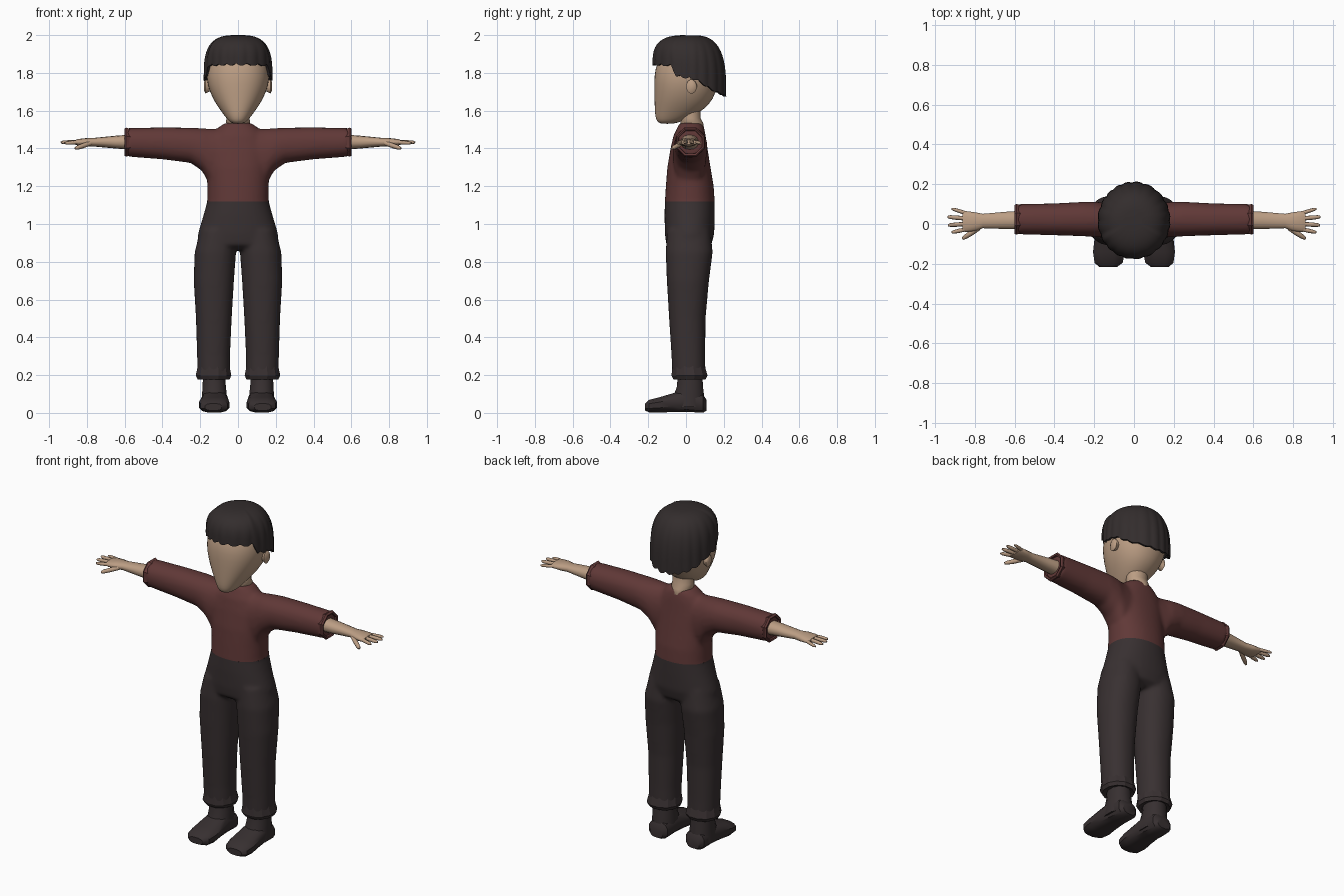
import bpy, bmesh, math
from mathutils import Vector

cube = bpy.data.objects.get("Cube")
if cube:
    bpy.data.objects.remove(cube)


def material(name, rgb):
    m = bpy.data.materials.new(name)
    m.use_nodes = True
    m.diffuse_color = (*rgb, 1)
    node = next(n for n in m.node_tree.nodes if n.type == 'BSDF_PRINCIPLED')
    node.inputs["Base Color"].default_value = (*rgb, 1)
    node.inputs["Roughness"].default_value = 0.8
    return m


SKIN = material("warm_skin", (0.50, 0.34, 0.23))
SHIRT = material("dark_red_cloth", (0.118, 0.040, 0.038))
TROUSER = material("charcoal_cloth", (0.040, 0.030, 0.031))
HAIR = material("dark_hair", (0.033, 0.026, 0.026))
SHOE = material("dark_shoe", (0.038, 0.029, 0.030))


def bridge(bm, loops, cap_start=True, cap_end=True):
    """Skin a list of equal vertex loops."""
    n = len(loops[0])
    for a, b in zip(loops, loops[1:]):
        for i in range(n):
            j = (i + 1) % n
            bm.faces.new((a[i], a[j], b[j], b[i]))
    if cap_start:
        bm.faces.new(loops[0])
    if cap_end:
        bm.faces.new(loops[-1])


def loft(bm, axis, rings, sides=24, power=2.2, sx=1):
    """Rings are (position on axis, min and max of the first, then second, other axis)."""
    loops = []
    for t, a0, a1, b0, b1 in rings:
        loop = []
        for i in range(sides):
            ang = 2 * math.pi * (i + 0.5) / sides
            c, s = math.cos(ang), math.sin(ang)
            u = math.copysign(abs(c) ** (2 / power), c)
            v = math.copysign(abs(s) ** (2 / power), s)
            a = (a0 + a1) / 2 + u * (a1 - a0) / 2
            b = (b0 + b1) / 2 + v * (b1 - b0) / 2
            x, y, z = {'x': (t, a, b), 'y': (a, t, b), 'z': (a, b, t)}[axis]
            loop.append(bm.verts.new((x * sx, y, z)))
        loops.append(loop)
    bridge(bm, loops)


def finish(bm, name, mat, angle=40, subdiv=0):
    bmesh.ops.recalc_face_normals(bm, faces=bm.faces)
    me = bpy.data.meshes.new(name)
    bm.to_mesh(me)
    bm.free()
    me.materials.append(mat)
    me.shade_smooth()
    me.set_sharp_from_angle(angle=math.radians(angle))
    ob = bpy.data.objects.new(name, me)
    bpy.context.scene.collection.objects.link(ob)
    if subdiv:
        ob.modifiers.new("Subdivision", 'SUBSURF').levels = subdiv
        ob.modifiers["Subdivision"].render_levels = subdiv
    return ob


def blend_and_trim(ob, waist, keep_above):
    """Fuse overlapping volumes into one smooth garment, cut level at the waist."""
    r = ob.modifiers.new("Fuse", 'REMESH')
    r.mode = 'VOXEL'
    r.voxel_size = 0.011
    s = ob.modifiers.new("Soften", 'SMOOTH')
    s.factor, s.iterations = 0.5, 8
    ev = ob.evaluated_get(bpy.context.evaluated_depsgraph_get())
    bm = bmesh.new()
    bm.from_mesh(ev.to_mesh())
    ev.to_mesh_clear()
    ob.modifiers.clear()
    bmesh.ops.bisect_plane(bm, geom=bm.verts[:] + bm.edges[:] + bm.faces[:],
                           plane_co=(0, 0, waist), plane_no=(0, 0, 1),
                           clear_inner=keep_above, clear_outer=not keep_above)
    bm.to_mesh(ob.data)
    bm.free()
    ob.data.shade_smooth()


WAIST = 1.12
SIDES = (("left", 1), ("right", -1))

# Shirt: torso and both sleeves
bm = bmesh.new()
loft(bm, 'z', [(z, -w, w, f, b) for z, w, f, b in (
    (1.05, .18, -.112, .152), (1.12, .163, -.112, .152), (1.2, .163, -.107, .147),
    (1.3, .167, -.099, .13), (1.4, .17, -.082, .114), (1.47, .14, -.066, .104),
    (1.51, .105, -.046, .096), (1.535, .07, -.035, .085))], 32)
for _, sx in SIDES:
    loft(bm, 'x', [(.06, -.07, .1, 1.2, 1.5), (.15, -.068, .107, 1.21, 1.505),
                   (.19, -.067, .112, 1.28, 1.507), (.25, -.062, .112, 1.323, 1.51),
                   (.4, -.057, .104, 1.342, 1.512), (.59, -.052, .1, 1.357, 1.508)], 24, 2.2, sx)
shirt = finish(bm, "shirt", SHIRT)
blend_and_trim(shirt, WAIST, True)

# Trousers: hips and both legs
bm = bmesh.new()
loft(bm, 'z', [(z, -w, w, f, b) for z, w, f, b in (
    (1.2, .163, -.107, .147), (1.12, .163, -.112, .152), (1.05, .182, -.114, .152),
    (.95, .212, -.112, .15), (.89, .215, -.105, .135), (.865, .17, -.07, .1))], 32)
for _, sx in SIDES:
    loft(bm, 'z', [(.97, .01, .2, -.1, .13), (.85, .01, .23, -.108, .142),
                   (.7, .021, .235, -.102, .122), (.5, .033, .223, -.09, .104),
                   (.3, .042, .217, -.077, .102), (.19, .042, .214, -.073, .104)], 24, 2.2, sx)
trousers = finish(bm, "trousers", TROUSER)
blend_and_trim(trousers, WAIST, False)

# Head, with a tapered jaw
bm = bmesh.new()
loft(bm, 'z', [(z, -w, w, f, b) for z, w, f, b in (
    (1.53, .028, -.14, -.06), (1.545, .05, -.156, -.02), (1.57, .07, -.164, .04),
    (1.61, .1, -.167, .1), (1.66, .134, -.169, .148), (1.74, .167, -.171, .172),
    (1.82, .169, -.168, .175), (1.9, .145, -.135, .155), (1.95, .08, -.07, .1))], 20, 2.2)
finish(bm, "head", SKIN, 80, 1)

# Neck, showing in the notch at the back of the collar
bm = bmesh.new()
loft(bm, 'z', [(1.465, -.01, .01, .02, .085), (1.5, -.04, .04, -.02, .098),
               (1.535, -.064, .064, -.03, .092), (1.56, -.063, .063, -.03, .078),
               (1.62, -.063, .063, -.03, .078)], 16, 2)
finish(bm, "neck", SKIN)

# Bowl-cut hair: a squared dome with strand ridges and a hem that drops to the back
HEM = ((-1, 1.845), (-.5, 1.84), (-.36, 1.785), (.2, 1.765), (.6, 1.715), (1, 1.68))


def hem_height(c):
    for (c0, z0), (c1, z1) in zip(HEM, HEM[1:]):
        if c <= c1:
            return z0 + (z1 - z0) * (c - c0) / (c1 - c0)
    return HEM[-1][1]


bm = bmesh.new()
count, steps, loops = 120, 14, []
for k in range(1, steps + 3):
    phi = min(k / steps, 1) * math.pi / 2
    shrink = 1 if k <= steps else (.93 if k == steps + 1 else .85)
    loop = []
    for i in range(count):
        a = 2 * math.pi * i / count
        ridge = abs(math.sin(a * 10 + .6 * math.sin(3 * a)))
        hem = hem_height(math.sin(a)) - .012 * (ridge - .5)
        r = math.sin(phi) ** .64 * (.975 + .03 * ridge * math.sin(phi)) * shrink
        z = hem + (2 - hem) * max(math.cos(phi), 0) ** .64
        z += .04 if k == steps + 2 else 0
        loop.append(bm.verts.new((.183 * r * math.cos(a), .018 + .195 * r * math.sin(a), z)))
    loops.append(loop)
bridge(bm, loops, True, False)
finish(bm, "hair", HAIR, 60)

for side, sx in SIDES:
    # Ear
    bm = bmesh.new()
    loft(bm, 'x', [(.15, .01, .05, 1.7, 1.76), (.172, .0, .058, 1.69, 1.765),
                   (.18, .015, .05, 1.705, 1.755)], 12, 2, sx)
    finish(bm, side + "_ear", SKIN, 60)

    # Flared sleeve cuff with a recessed opening
    bm = bmesh.new()
    loft(bm, 'x', [(.56, -.05, .098, 1.362, 1.503), (.592, -.06, .107, 1.35, 1.517),
                   (.602, -.054, .1, 1.357, 1.509), (.598, -.044, .09, 1.367, 1.499),
                   (.57, -.04, .086, 1.372, 1.495)], 8, 2, sx)
    finish(bm, side + "_sleeve_cuff", SHIRT, 25)

    # Forearm and palm
    bm = bmesh.new()
    loft(bm, 'x', [(.56, -.028, .068, 1.392, 1.474), (.65, -.026, .062, 1.4, 1.467),
                   (.76, -.022, .052, 1.41, 1.456), (.8, -.036, .06, 1.41, 1.455),
                   (.845, -.042, .066, 1.415, 1.45), (.862, -.036, .06, 1.42, 1.445)], 14, 2.2, sx)
    finish(bm, side + "_forearm", SKIN, 60)

    # Fingers and thumb
    bm = bmesh.new()
    for start, end, rad in (((.84, .053, 1.433), (.917, .077, 1.428), .009),
                            ((.85, .028, 1.434), (.938, .036, 1.432), .0105),
                            ((.85, .0, 1.434), (.936, -.006, 1.432), .0105),
                            ((.84, -.026, 1.433), (.917, -.042, 1.428), .01),
                            ((.78, -.02, 1.428), (.862, -.074, 1.4), .0125)):
        p, q = Vector(start), Vector(end)
        p.x, q.x = p.x * sx, q.x * sx
        d = q - p
        turn = d.to_track_quat('Z', 'Y')
        loops = []
        for t, w in ((0, 1), (.5, 1.05), (.85, .9), (1, .5)):
            loops.append([bm.verts.new(p + d * t + turn @ Vector(
                (rad * w * math.cos(i * math.pi / 4), rad * w * math.sin(i * math.pi / 4), 0)))
                for i in range(8)])
        bridge(bm, loops)
    finish(bm, side + "_fingers", SKIN, 60)

    # Flared trouser hem
    bm = bmesh.new()
    loft(bm, 'z', [(.25, .043, .215, -.074, .102), (.198, .032, .227, -.08, .117),
                   (.178, .042, .216, -.07, .107), (.185, .055, .2, -.055, .095)], 12, 2.1, sx)
    finish(bm, side + "_trouser_hem", TROUSER, 25)

    # Shoe: ankle and foot
    bm = bmesh.new()
    loft(bm, 'z', [(.22, .07, .185, -.045, .088), (.14, .062, .19, -.05, .092),
                   (.1, .058, .192, -.065, .097), (.03, .055, .195, -.08, .1)], 12, 2.2, sx)
    loft(bm, 'y', [(.108, .08, .165, .01, .07), (.09, .06, .185, 0, .1),
                   (0, .054, .192, .004, .125), (-.07, .05, .2, .004, .105),
                   (-.14, .044, .208, 0, .084), (-.195, .055, .2, .002, .07),
                   (-.217, .085, .175, .012, .05)], 12, 2.7, sx)
    finish(bm, side + "_shoe", SHOE, 35)
